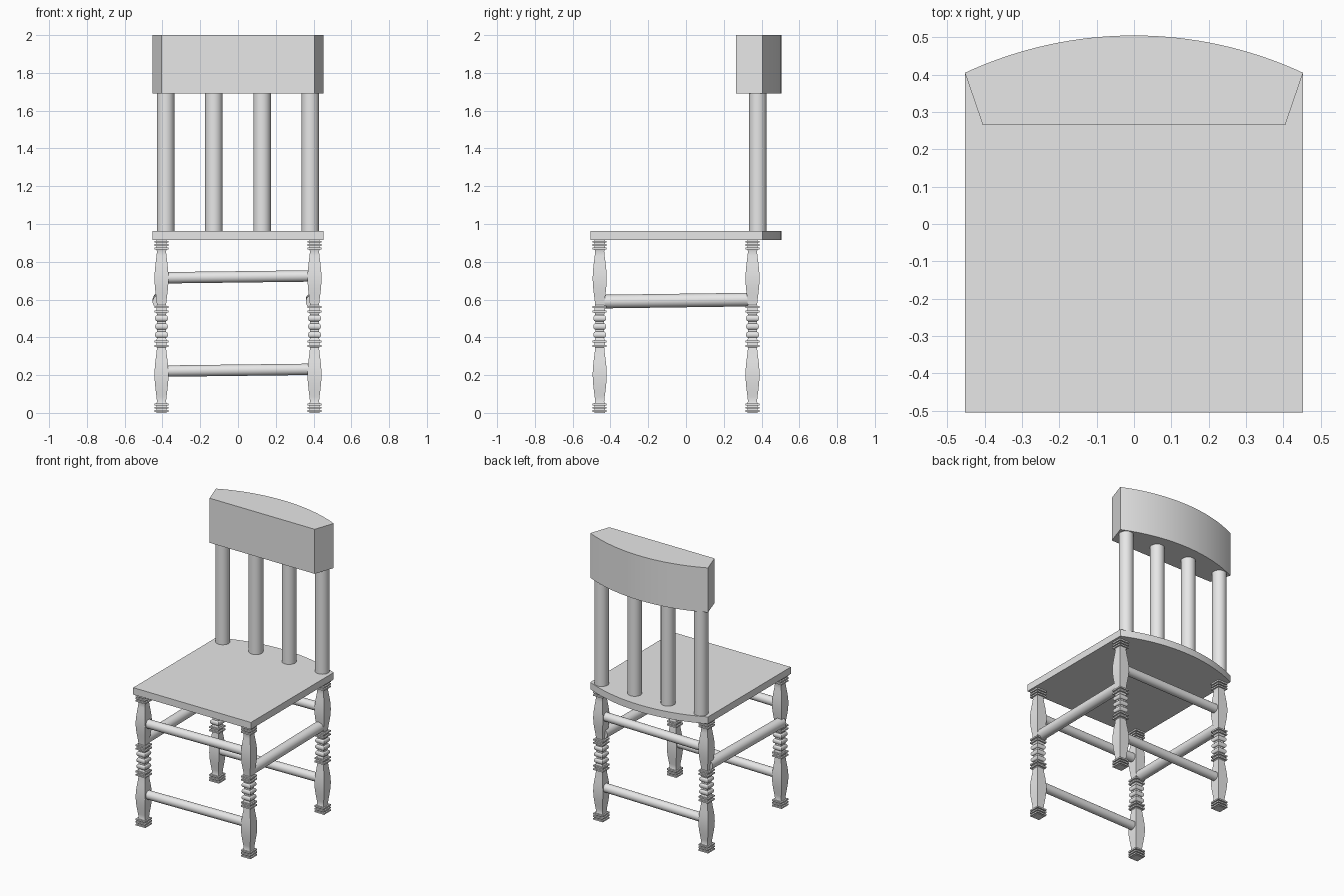
import bpy, bmesh, math
from mathutils import Vector

if "Cube" in bpy.data.objects:
    bpy.data.objects.remove(bpy.data.objects["Cube"], do_unlink=True)

grey = bpy.data.materials.new("plain grey")
grey.use_nodes = True
grey.diffuse_color = (0.8, 0.8, 0.8, 1)
grey.node_tree.nodes["Principled BSDF"].inputs["Base Color"].default_value = (0.8, 0.8, 0.8, 1)

LEG_X, FRONT_Y, BACK_Y = 0.405, -0.457, 0.352
SEAT_BOTTOM, SEAT_TOP = 0.915, 0.963


def finish(name, bm):
    bmesh.ops.recalc_face_normals(bm, faces=bm.faces)
    mesh = bpy.data.meshes.new(name)
    bm.to_mesh(mesh)
    bm.free()
    mesh.materials.append(grey)
    obj = bpy.data.objects.new(name, mesh)
    bpy.context.collection.objects.link(obj)
    bpy.ops.object.select_all(action='DESELECT')
    obj.select_set(True)
    bpy.context.view_layer.objects.active = obj
    bpy.ops.object.shade_smooth_by_angle(angle=math.radians(30))
    return obj


def slab(name, outline, bottom, top):
    bm = bmesh.new()
    face = bm.faces.new([bm.verts.new((x, y, bottom)) for x, y in outline])
    out = bmesh.ops.extrude_face_region(bm, geom=[face])
    moved = [v for v in out["geom"] if isinstance(v, bmesh.types.BMVert)]
    bmesh.ops.translate(bm, verts=moved, vec=(0, 0, top - bottom))
    return finish(name, bm)


def rod(name, start, end, radius):
    start, end = Vector(start), Vector(end)
    axis = end - start
    bm = bmesh.new()
    bmesh.ops.create_cone(bm, cap_ends=True, segments=32, radius1=radius,
                          radius2=radius, depth=axis.length)
    obj = finish(name, bm)
    obj.location = (start + end) / 2
    obj.rotation_euler = axis.to_track_quat('Z', 'Y').to_euler()
    return obj


def back_arc(steps=32):
    # Shallow arc shared by the seat and the top rail
    half, sag, crown = 0.453, 0.1, 0.505
    radius = (half * half + sag * sag) / (2 * sag)
    spread = math.asin(half / radius)
    angles = [spread * (1 - 2 * i / steps) for i in range(steps + 1)]
    return [(radius * math.sin(a), crown - radius + radius * math.cos(a)) for a in angles]


def leg_profile():
    # Lower half of the turned leg as (height, half width), then mirrored upward
    def plate(z, w=0.037, h=0.005, neck=0.027):
        return [(z - h, neck), (z - h, w), (z + h, w), (z + h, neck)]

    pts = [(0, 0.027)]
    for z in (0.009, 0.027, 0.045):
        pts += plate(z)
    # Swelling between the plate groups
    for i in range(13):
        t = i / 12
        pts.append((0.06 + 0.285 * t, 0.024 + 0.013 * math.sin(math.pi * t) ** 1.3))
    for z in (0.355, 0.378):
        pts += plate(z)
    # Rounded beads at mid height
    beads = []
    for z in (0.414, 0.4575):
        for i in range(9):
            a = math.pi * (i / 8 - 0.5)
            beads.append((z + 0.016 * math.sin(a), 0.023 + 0.011 * math.cos(a)))
    pts += beads[:14]
    return pts + [(SEAT_BOTTOM - z, w) for z, w in reversed(pts[:-1])]


def turned_leg(name, x, y):
    bm = bmesh.new()
    rings = []
    for z, w in leg_profile():
        rings.append([bm.verts.new((x + sx * w, y + sy * w, z))
                      for sx, sy in ((-1, -1), (1, -1), (1, 1), (-1, 1))])
    for low, high in zip(rings, rings[1:]):
        for i in range(4):
            j = (i + 1) % 4
            bm.faces.new((low[i], low[j], high[j], high[i]))
    bm.faces.new(rings[0][::-1])
    bm.faces.new(rings[-1])
    return finish(name, bm)


# Seat and curved top rail
slab("seat", [(-0.453, -0.505), (0.453, -0.505)] + back_arc(), SEAT_BOTTOM, SEAT_TOP)
slab("top_rail", [(-0.405, 0.265), (0.405, 0.265)] + back_arc(), 1.69, 2.0)

# Back spindles
for i in range(4):
    x = -0.383 + i * 0.2553
    rod(f"back_spindle_{i + 1}", (x, 0.38, SEAT_TOP - 0.01), (x, 0.38, 1.7), 0.046)

# Legs, with upper and lower stretchers across front and back
for end, y in (("front", FRONT_Y), ("back", BACK_Y)):
    for side, x in (("right", -LEG_X), ("left", LEG_X)):
        turned_leg(f"{end}_{side}_leg", x, y)
    for level, z in (("upper", 0.72), ("lower", 0.226)):
        rod(f"{end}_{level}_stretcher", (-LEG_X, y, z - 0.005), (LEG_X, y, z + 0.005), 0.03)

# Side stretchers
for side, x, drop in (("right", -0.416, 0), ("left", 0.395, 0)):
    rod(f"{side}_side_stretcher", (x, FRONT_Y, 0.589), (x, BACK_Y, 0.6), 0.036)
